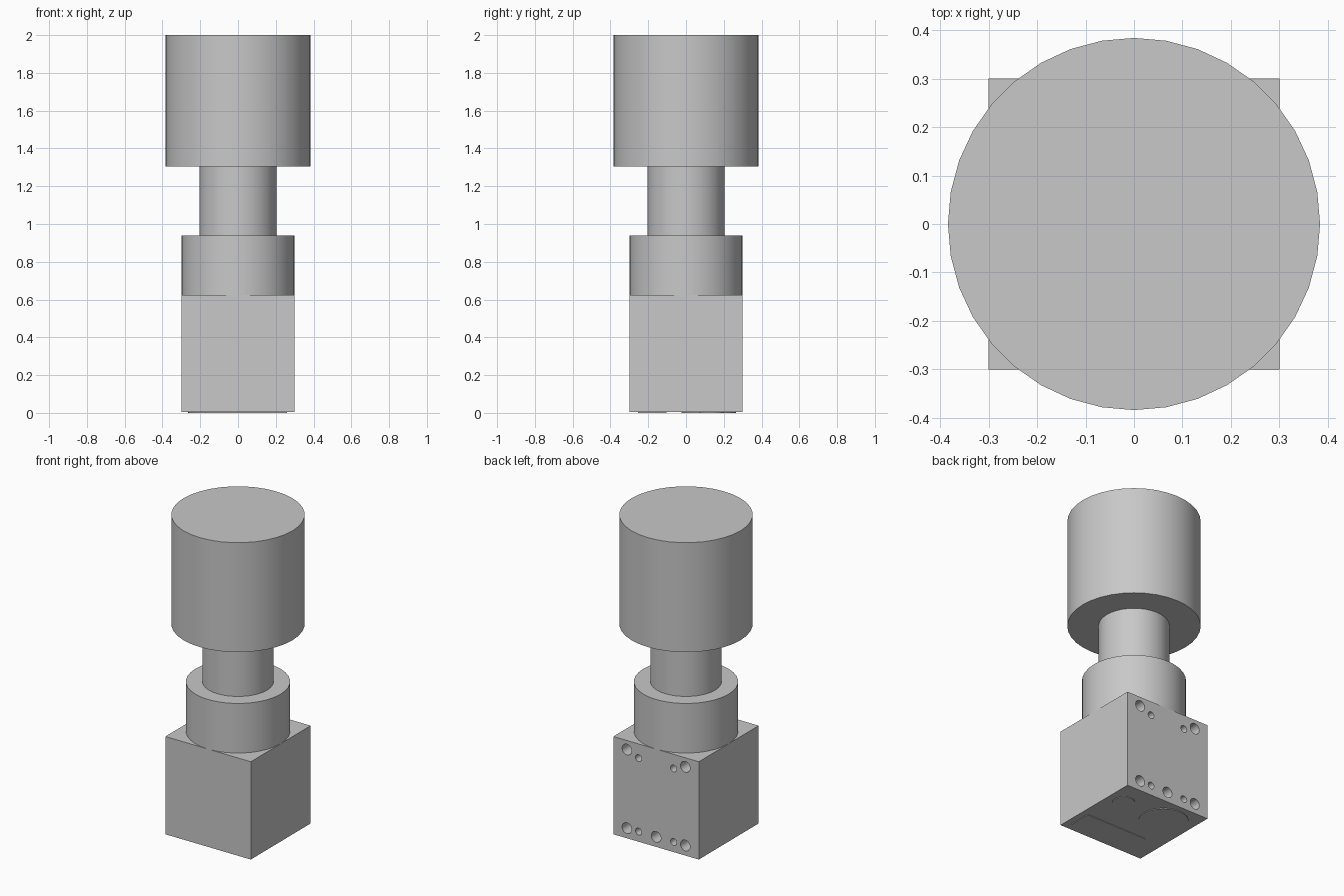
import bpy
import math

cube = bpy.data.objects.get("Cube")
if cube:
    bpy.data.objects.remove(cube, do_unlink=True)

grey = bpy.data.materials.new("plain_grey")
grey.use_nodes = True
colour = (0.58, 0.58, 0.58, 1)
grey.diffuse_color = colour
grey.node_tree.nodes["Principled BSDF"].inputs["Base Color"].default_value = colour

PLATE = 0.004     # thickness of the pads under the block
HALF = 0.3        # half width of the block
BLOCK_TOP = 0.625


def smooth(obj):
    bpy.ops.object.select_all(action='DESELECT')
    obj.select_set(True)
    bpy.context.view_layer.objects.active = obj
    bpy.ops.object.shade_smooth_by_angle(angle=math.radians(30))


def cylinder(name, radius, z0, z1, x=0, y=0, sides=36):
    bpy.ops.mesh.primitive_cylinder_add(
        vertices=sides, radius=radius, depth=z1 - z0, location=(x, y, (z0 + z1) / 2))
    obj = bpy.context.object
    obj.name = name
    obj.data.materials.append(grey)
    smooth(obj)
    return obj


def box(name, x0, x1, y0, y1, z0, z1):
    bpy.ops.mesh.primitive_cube_add(
        size=1, location=((x0 + x1) / 2, (y0 + y1) / 2, (z0 + z1) / 2))
    obj = bpy.context.object
    obj.name = name
    obj.scale = (x1 - x0, y1 - y0, z1 - z0)
    bpy.ops.object.transform_apply(location=False, rotation=False, scale=True)
    obj.data.materials.append(grey)
    return obj


# Stacked round parts
cylinder("head", 0.384, 1.305, 2.0)
cylinder("neck", 0.205, 0.94, 1.305)
cylinder("collar", HALF, BLOCK_TOP, 0.94)

# Square block
block = box("base_block", -HALF, HALF, -HALF, HALF, PLATE, BLOCK_TOP)

# Blind holes in the back face: x, z, radius
BIG, SMALL, LOW = 0.034, 0.022, 0.068
holes = [(0, LOW, BIG)]
for side in (-1, 1):
    holes += [(side * 0.205, LOW, BIG), (side * 0.123, LOW, SMALL),
              (side * 0.205, 0.567, BIG), (side * 0.123, 0.535, SMALL)]

cutters = []
for x, z, radius in holes:
    bpy.ops.mesh.primitive_cylinder_add(
        vertices=24, radius=radius, depth=0.2, location=(x, HALF, z),
        rotation=(math.pi / 2, 0, 0))
    cutter = bpy.context.object
    cutter.name = "hole_cutter"
    cutter.hide_render = True
    cutter.data.materials.append(grey)
    cutters.append(cutter)

for cutter in cutters:
    mod = block.modifiers.new("hole", 'BOOLEAN')
    mod.operation = 'DIFFERENCE'
    mod.solver = 'EXACT'
    mod.object = cutter
bpy.ops.object.select_all(action='DESELECT')
block.select_set(True)
bpy.context.view_layer.objects.active = block
for mod in list(block.modifiers):
    bpy.ops.object.modifier_apply(modifier=mod.name)
for cutter in cutters:
    bpy.data.objects.remove(cutter, do_unlink=True)
smooth(block)

# Thin pads on the underside
box("underside_plate", -0.174, 0.26, -0.255, -0.104, 0, PLATE)
cylinder("underside_large_disc", 0.144, 0, PLATE, -0.12, 0.12)
cylinder("underside_small_disc", 0.066, 0, PLATE, 0.19, 0.134)
